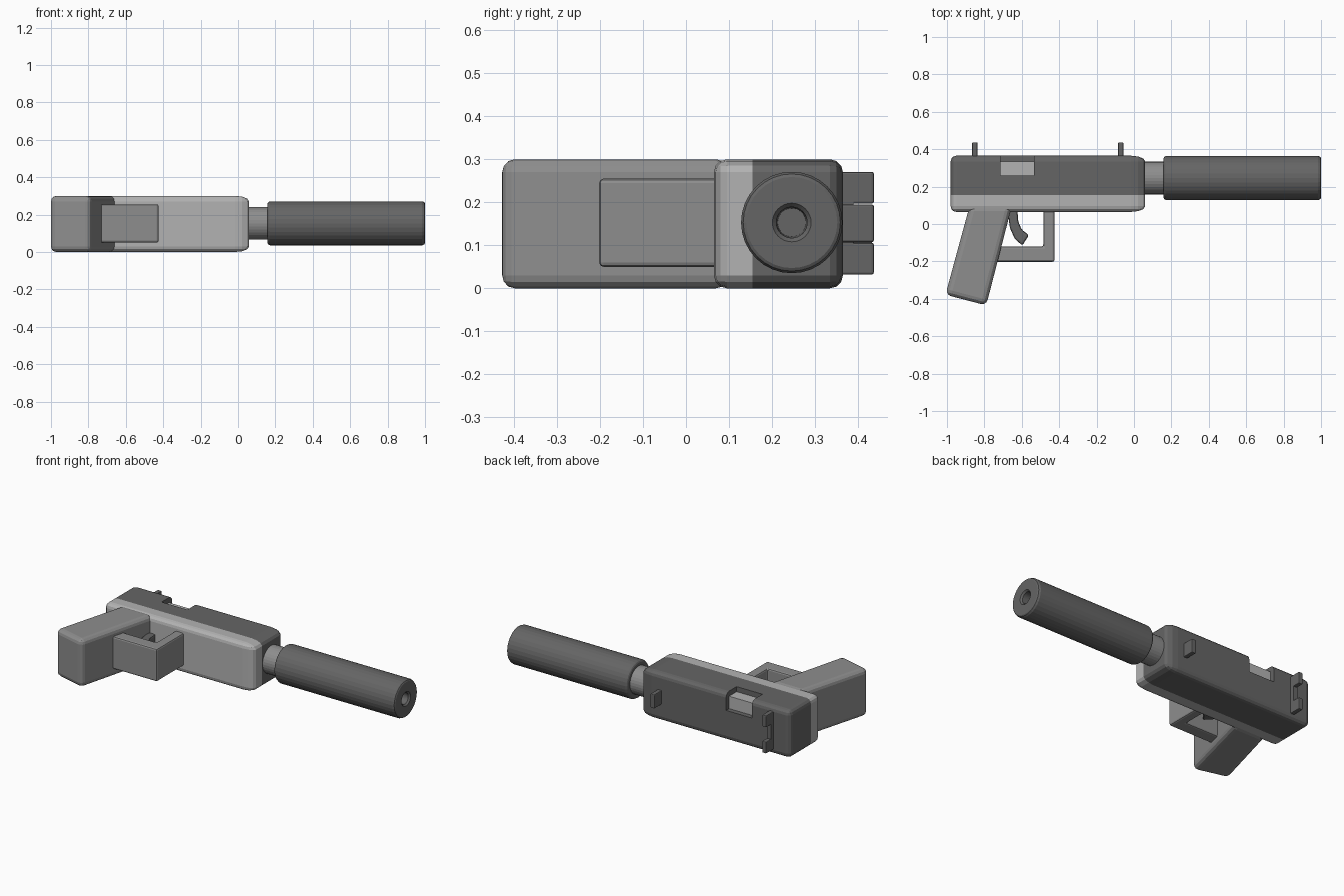
import bpy, bmesh, math
from mathutils import Vector

if "Cube" in bpy.data.objects:
    bpy.data.objects.remove(bpy.data.objects["Cube"])


def grey(name, v):
    m = bpy.data.materials.new(name)
    m.diffuse_color = (v, v, v, 1)
    m.use_nodes = True
    m.node_tree.nodes["Principled BSDF"].inputs["Base Color"].default_value = m.diffuse_color
    return m


DARK, MID, LIGHT = grey("dark_grey", 0.13), grey("mid_grey", 0.27), grey("light_grey", 0.45)


def finish(name, bm, mat):
    bmesh.ops.recalc_face_normals(bm, faces=bm.faces)
    me = bpy.data.meshes.new(name)
    bm.to_mesh(me)
    bm.free()
    me.materials.append(mat)
    ob = bpy.data.objects.new(name, me)
    bpy.context.collection.objects.link(ob)
    return ob


def bevel(bm, r, seg):
    if r:
        bmesh.ops.bevel(bm, geom=bm.edges[:], offset=r, segments=seg, profile=0.5,
                        affect='EDGES', clamp_overlap=True)


def box_bm(lo, hi, r=0.0, seg=2):
    bm = bmesh.new()
    bmesh.ops.create_cube(bm, size=1)
    for v in bm.verts:
        v.co = Vector([(a + b) / 2 + c * (b - a) for a, b, c in zip(lo, hi, v.co)])
    bevel(bm, r, seg)
    return bm


def box(name, lo, hi, mat, r=0.0, seg=2):
    return finish(name, box_bm(lo, hi, r, seg), mat)


def extrude(name, pts, z0, z1, mat, r=0.0, seg=2):
    """Outline in the xy plane, extruded along z and bevelled."""
    bm = bmesh.new()
    face = bm.faces.new([bm.verts.new((x, y, z0)) for x, y in pts])
    res = bmesh.ops.extrude_face_region(bm, geom=[face])
    for v in res["geom"]:
        if isinstance(v, bmesh.types.BMVert):
            v.co.z = z1
    bmesh.ops.recalc_face_normals(bm, faces=bm.faces)
    bevel(bm, r, seg)
    return finish(name, bm, mat)


def lathe(name, profile, cy, cz, mat, n=32):
    """Turn (x, radius) points about the bore axis and cap both ends."""
    bm = bmesh.new()
    rings = [[bm.verts.new((x, cy + r * math.cos(2 * math.pi * i / n),
                            cz + r * math.sin(2 * math.pi * i / n))) for i in range(n)]
             for x, r in profile]
    for a, b in zip(rings, rings[1:]):
        for i in range(n):
            j = (i + 1) % n
            bm.faces.new((a[i], a[j], b[j], b[i]))
    bm.faces.new(rings[0])
    bm.faces.new(rings[-1])
    return finish(name, bm, mat)


def body_half(name, split, keep_upper, mat):
    """Rounded block with a longer nose rounding, cut at y = split."""
    bm = box_bm((-0.98, 0.065, 0), (0.06, 0.365, 0.3), 0.03, 3)
    for v in bm.verts:
        if v.co.x > 0:
            v.co.x = 0.06 - (0.06 - v.co.x) * 2.5
    bmesh.ops.bisect_plane(bm, geom=bm.verts[:] + bm.edges[:] + bm.faces[:],
                           plane_co=(0, split, 0), plane_no=(0, 1, 0),
                           clear_inner=keep_upper, clear_outer=not keep_upper)
    bmesh.ops.holes_fill(bm, edges=[e for e in bm.edges if e.is_boundary])
    return finish(name, bm, mat)


# slide and frame
slide = body_half("slide", 0.155, True, DARK)
body_half("frame", 0.155, False, LIGHT)

# ejection port with chamber block
cutter = box("port_cutter", (-0.715, 0.26, 0.19), (-0.535, 0.5, 0.5), DARK)
cutter.hide_render = True
mod = slide.modifiers.new("port", 'BOOLEAN')
mod.object, mod.operation, mod.solver = cutter, 'DIFFERENCE', 'EXACT'
bpy.context.view_layer.objects.active = slide
bpy.ops.object.modifier_apply(modifier="port")
bpy.data.objects.remove(cutter)
box("chamber_block", (-0.72, 0.25, 0.18), (-0.535, 0.335, 0.268), LIGHT)

# sights
box("front_sight", (-0.085, 0.34, 0.107), (-0.057, 0.437, 0.195), DARK, 0.005)
for side, z in (("lower", 0.032), ("upper", 0.197)):
    box("rear_sight_" + side, (-0.865, 0.34, z), (-0.837, 0.437, z + 0.074), DARK, 0.005)
box("rear_sight_base", (-0.865, 0.34, 0.05), (-0.837, 0.39, 0.25), DARK)

# grip
extrude("grip", [(-0.878, 0.1), (-0.652, 0.1), (-0.79, -0.435), (-1.008, -0.378)],
        0, 0.3, MID, 0.03, 3)

# trigger guard and trigger
extrude("trigger_guard", [(-0.425, 0.09), (-0.485, 0.09), (-0.485, -0.12), (-0.74, -0.12),
                          (-0.74, -0.202), (-0.425, -0.202)], 0.05, 0.255, MID, 0.01)
extrude("trigger", [(-0.625, 0.09), (-0.618, 0.01), (-0.6, -0.03), (-0.562, -0.06),
                    (-0.597, -0.115), (-0.637, -0.08), (-0.664, -0.02), (-0.677, 0.09)],
        0.11, 0.195, DARK, 0.01)

# barrel and suppressor
lathe("barrel", [(0.0, 0.087), (0.17, 0.087)], 0.246, 0.153, MID)
lathe("suppressor", [(0.158, 0.106), (0.162, 0.113), (0.172, 0.118), (0.985, 0.118),
                     (0.996, 0.113), (1.0, 0.106), (1.0, 0.045), (0.99, 0.036), (0.85, 0.033)],
      0.246, 0.153, DARK)
